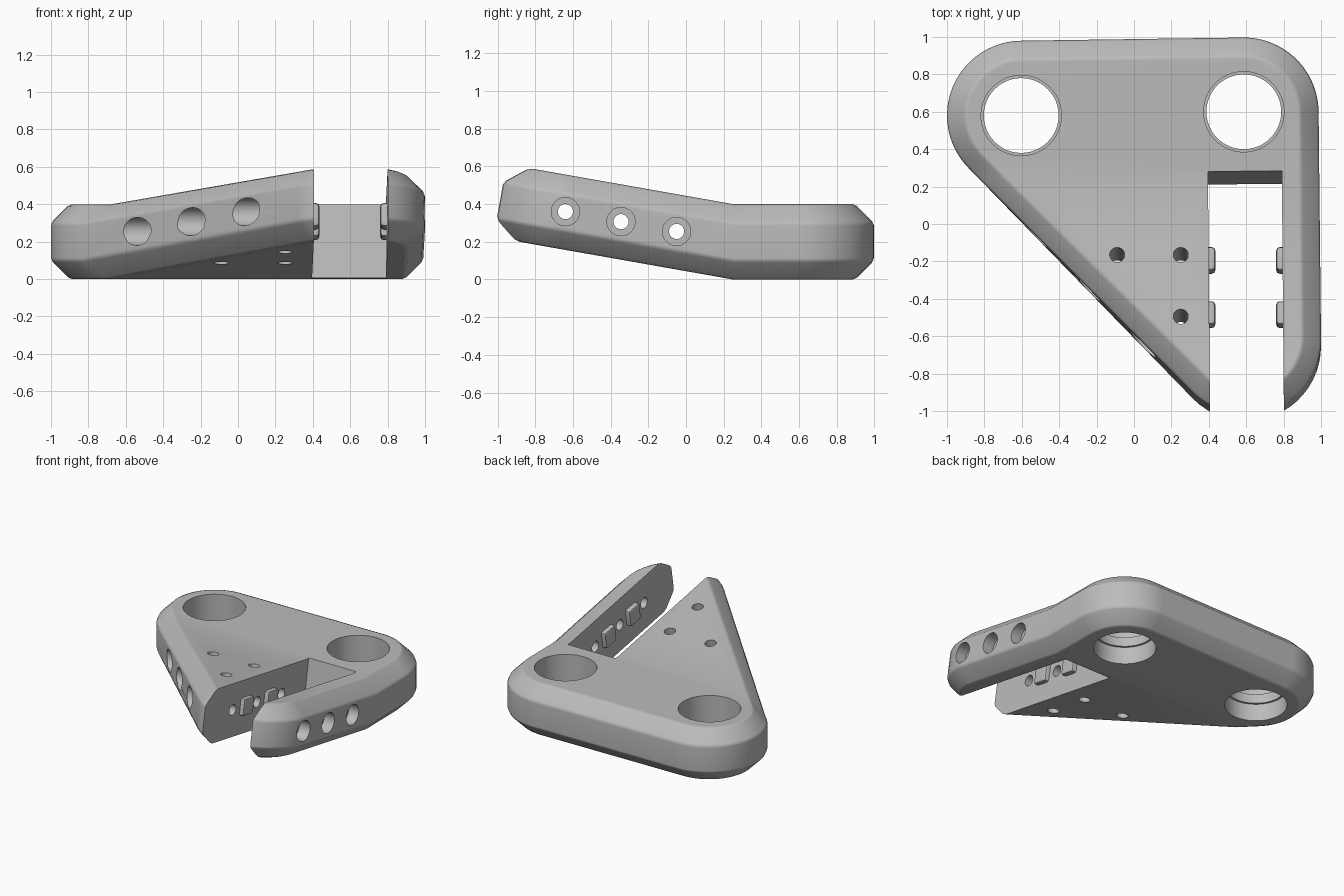
import bpy, bmesh
from math import radians, tan, sin, cos, pi
from mathutils import Matrix, Vector

old = bpy.data.objects.get("Cube")
if old:
    bpy.data.objects.remove(old, do_unlink=True)

TILT = radians(10)
BEND = 0.25
THICK = 0.4
TILT_ROT = Matrix.Rotation(-TILT, 4, 'X')

grey = bpy.data.materials.new("plain grey")
grey.use_nodes = True
GREY = (0.5, 0.5, 0.5, 1)
grey.diffuse_color = GREY
grey.node_tree.nodes["Principled BSDF"].inputs["Base Color"].default_value = GREY


def make_object(name, bm):
    bmesh.ops.recalc_face_normals(bm, faces=bm.faces)
    mesh = bpy.data.meshes.new(name)
    bm.to_mesh(mesh)
    bm.free()
    mesh.materials.append(grey)
    obj = bpy.data.objects.new(name, mesh)
    bpy.context.collection.objects.link(obj)
    return obj


def activate(obj):
    bpy.ops.object.select_all(action='DESELECT')
    obj.select_set(True)
    bpy.context.view_layer.objects.active = obj


def cut(target, bm):
    cutter = make_object("cutter", bm)
    cutter.hide_render = True
    mod = target.modifiers.new("cut", 'BOOLEAN')
    mod.operation = 'DIFFERENCE'
    mod.solver = 'EXACT'
    mod.object = cutter
    activate(target)
    bpy.ops.object.modifier_apply(modifier=mod.name)
    bpy.data.objects.remove(cutter, do_unlink=True)


def rod(start, end, radius):
    start, end = Vector(start), Vector(end)
    axis = end - start
    bm = bmesh.new()
    turn = axis.to_track_quat('Z', 'Y').to_matrix().to_4x4()
    bmesh.ops.create_cone(bm, cap_ends=True, segments=48, radius1=radius, radius2=radius,
                          depth=axis.length, matrix=Matrix.Translation((start + end) / 2) @ turn)
    return bm


def box(centre, size, turn):
    bm = bmesh.new()
    bmesh.ops.create_cube(bm, size=1, matrix=Matrix.Translation(centre) @ turn @ Matrix.Diagonal((*size, 1)))
    return bm


def rise(y):
    return max(0, BEND - y) * tan(TILT)


# Body: rounded triangle outline, chamfered edges, front part tilted upward
LEFT_BACK, RIGHT_BACK, FRONT = (-0.6, 0.58), (0.587, 0.597), (0.6, -0.638)
RADIUS = 0.4
STEPS = 20


def arc(centre, radius, a0, a1):
    angles = [radians(a0 + (a1 - a0) * i / STEPS) for i in range(STEPS + 1)]
    return [(centre[0] + radius * cos(a), centre[1] + radius * sin(a)) for a in angles]


def at_bend(p, q):
    t = (BEND - p[1]) / (q[1] - p[1])
    return (p[0] + (q[0] - p[0]) * t, BEND)


def ring(inset, z):
    r = RADIUS - inset
    nose = arc(FRONT, r, 225, 360)
    back = arc(RIGHT_BACK, r, 0, 90) + arc(LEFT_BACK, r, 90, 225)
    tilted = []
    for x, y in nose:
        y += (z - THICK / 2) * sin(TILT)
        tilted.append((x, y, z + rise(y)))
    flat = [at_bend(nose[-1], back[0])] + back + [at_bend(back[-1], nose[0])]
    return tilted + [(x, y, z) for x, y in flat]


lower = [(0.113, 0), (0.09, 0.01), (0.01, 0.09), (0, 0.113)]
profile = lower + [(d, THICK - z) for d, z in reversed(lower)]
bm = bmesh.new()
rings = [[bm.verts.new(p) for p in ring(d, z)] for d, z in profile]
n = len(rings[0])
for low, high in zip(rings, rings[1:]):
    for i in range(n):
        j = (i + 1) % n
        bm.faces.new((low[i], low[j], high[j], high[i]))
for cap in (rings[0], rings[-1]):
    bm.faces.new(cap[:STEPS + 2] + cap[-1:])
    bm.faces.new(cap[STEPS + 1:])
body = make_object("wedge_body", bm)

# Open slot running out through the front
slot_turn = Matrix.Rotation(radians(0.5), 4, 'Z') @ TILT_ROT
slot_back = Vector((0.593, 0.247, 0.2))
slot_dir = slot_turn @ Vector((0, -1, 0))
cut(body, box(slot_back + slot_dir, (0.395, 2, 1.2), slot_turn))

# Two large sockets with an inner ledge
for x, y in ((-0.603, 0.58), (0.587, 0.6)):
    cut(body, rod((x, y, -0.2), (x, y, 0.6), 0.2))
    cut(body, rod((x, y, 0.2), (x, y, 0.6), 0.215))
    cut(body, rod((x, y, -0.2), (x, y, 0.13), 0.215))

# Cross bolt holes with wide counterbores on both outer sides
for y, z in ((-0.64, 0.36), (-0.345, 0.307), (-0.05, 0.255)):
    cut(body, rod((-1.3, y, z), (1.3, y, z), 0.04))
    cut(body, rod((-1.3, y, z), (0.28, y, z), 0.075))
    cut(body, rod((0.91, y, z), (1.3, y, z), 0.075))

# Screw holes square to the tilted top
for x, y in ((-0.09, -0.165), (0.25, -0.165), (0.25, -0.495)):
    top = Vector((x, y, THICK + rise(y)))
    axis = TILT_ROT @ Vector((0, 0, 1))
    cut(body, rod(top - axis * 0.7, top + axis * 0.2, 0.04))

# Small locating nubs on both slot walls
nubs = []
for side, x in (("right", 0.4), ("left", 0.795)):
    for place, y, z in (("back", -0.195, 0.28), ("front", -0.485, 0.335)):
        bm = box((x, y, z), (0.07, 0.13, 0.13), TILT_ROT)
        bmesh.ops.bevel(bm, geom=bm.edges[:], offset=0.02, segments=2, affect='EDGES', profile=0.5)
        nubs.append(make_object(f"{side}_{place}_nub", bm))

# Smooth shading with crisp rims
for obj in [body] + nubs:
    activate(obj)
    bpy.ops.object.shade_smooth_by_angle(angle=radians(32))
    mod = obj.modifiers.new("weighted normals", 'WEIGHTED_NORMAL')
    mod.keep_sharp = True
